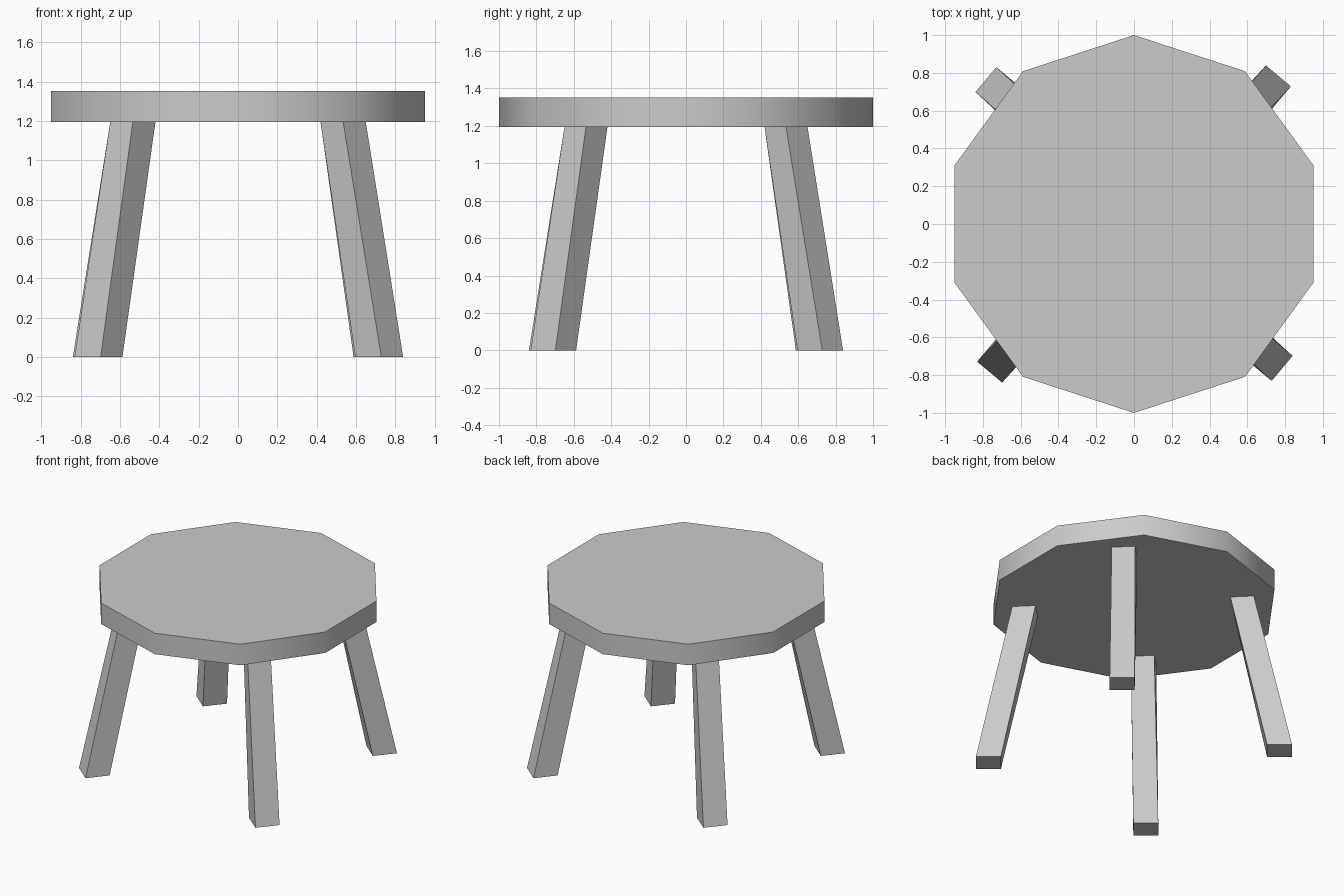
import bpy
import bmesh
from math import radians, cos, sin, pi

if "Cube" in bpy.data.objects:
    bpy.data.objects.remove(bpy.data.objects["Cube"])

UNDERSIDE, TOP = 1.193, 1.353

# Seat: ten-sided slab with a corner pointing to the front, rim shaded smooth
bpy.ops.mesh.primitive_cylinder_add(vertices=10, radius=1.0, depth=TOP - UNDERSIDE,
                                    location=(0, 0, (TOP + UNDERSIDE) / 2))
seat = bpy.context.object
seat.name = "seat"
bpy.ops.object.shade_smooth_by_angle(angle=radians(40))


def square(bm, centre, half_diagonal, twist, z):
    """Four corners of a level square whose diagonals lie near x and y."""
    return [bm.verts.new((centre[0] + half_diagonal * cos(twist + k * pi / 2),
                          centre[1] + half_diagonal * sin(twist + k * pi / 2), z))
            for k in range(4)]


# Legs: square posts splayed outwards with a slight twist at the foot
def add_leg(name, turn):
    bm = bmesh.new()
    foot = square(bm, (0.709, 0.718), 0.122, radians(5), 0)
    head = square(bm, (0.535, 0.535), 0.115, 0, UNDERSIDE)
    bm.faces.new(foot[::-1])
    bm.faces.new(head)
    for k in range(4):
        n = (k + 1) % 4
        bm.faces.new((foot[k], foot[n], head[n], head[k]))
    mesh = bpy.data.meshes.new(name)
    bm.to_mesh(mesh)
    bm.free()
    leg = bpy.data.objects.new(name, mesh)
    leg.rotation_euler.z = turn
    bpy.context.collection.objects.link(leg)


for i, corner in enumerate(("back_right", "back_left", "front_left", "front_right")):
    add_leg(corner + "_leg", i * pi / 2)
